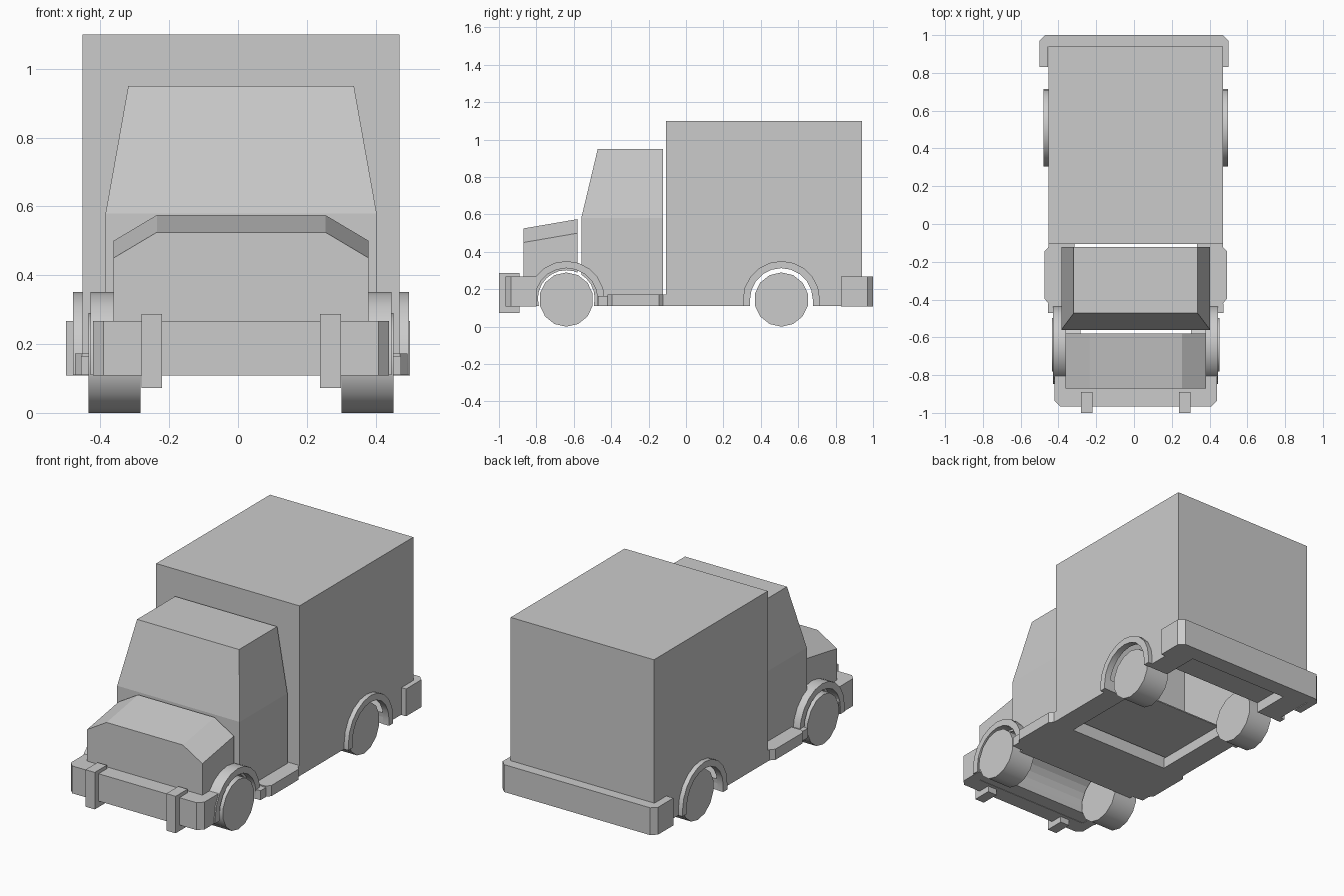
import bpy, bmesh, math

if "Cube" in bpy.data.objects:
    bpy.data.objects.remove(bpy.data.objects["Cube"])

C = 0.009  # centre line of the body


def loft(name, rings):
    """Skin a list of equal-length rings and cap both ends."""
    bm = bmesh.new()
    vs = [[bm.verts.new(p) for p in r] for r in rings]
    n = len(rings[0])
    for a, b in zip(vs, vs[1:]):
        for i in range(n):
            j = (i + 1) % n
            bm.faces.new((a[i], a[j], b[j], b[i]))
    bm.faces.new(vs[0])
    bm.faces.new(vs[-1])
    bmesh.ops.recalc_face_normals(bm, faces=bm.faces)
    me = bpy.data.meshes.new(name)
    bm.to_mesh(me)
    bm.free()
    ob = bpy.data.objects.new(name, me)
    bpy.context.collection.objects.link(ob)
    return ob


def rect(x0, x1, y0, y1, z):
    return [(x0, y0, z), (x1, y0, z), (x1, y1, z), (x0, y1, z)]


def block(name, x0, x1, y0, y1, z0, z1):
    return loft(name, [rect(x0, x1, y0, y1, z0), rect(x0, x1, y0, y1, z1)])


def plan(name, pts, z0, z1):
    return loft(name, [[(x, y, z) for x, y in pts] for z in (z0, z1)])


def side(name, pts, x0, x1):
    return loft(name, [[(x, y, z) for y, z in pts] for x in (x0, x1)])


def circle(cy, cz, r, n):
    return [(cy + r * math.sin(2 * math.pi * i / n),
             cz + r * math.cos(2 * math.pi * i / n)) for i in range(n)]


def cut(ob, *cutters):
    for c in cutters:
        m = ob.modifiers.new("cut", "BOOLEAN")
        m.operation = "DIFFERENCE"
        m.solver = "EXACT"
        m.object = c
    bpy.context.view_layer.objects.active = ob
    for m in list(ob.modifiers):
        bpy.ops.object.modifier_apply(modifier=m.name)


def smooth(ob):
    bpy.ops.object.select_all(action="DESELECT")
    ob.select_set(True)
    bpy.context.view_layer.objects.active = ob
    bpy.ops.object.shade_smooth_by_angle(angle=math.radians(35))


FRONT, REAR, WZ, WR = -0.64, 0.51, 0.145, 0.145

# wheel arch and interior cutters
front_cut = side("front_arch_cutter", circle(FRONT, 0.15, 0.152, 24), -0.7, 0.7)
rear_cut = side("rear_arch_cutter", circle(REAR, 0.15, 0.17, 24), -0.7, 0.7)
rear_slot = block("rear_slot_cutter", -0.7, 0.7, REAR - 0.17, REAR + 0.17, 0.0, 0.15)
hollow = block("interior_cutter", C - 0.455, C + 0.455, -0.10, 0.934, 0.176, 1.094)
recess = block("floor_recess_cutter", C - 0.325, C + 0.325, -0.15, 0.90, 0.05, 0.17)
cutters = [front_cut, rear_cut, rear_slot, hollow, recess]

# cargo box, hollow with a recessed floor
box = block("cargo_box", C - 0.461, C + 0.461, -0.107, 0.94, 0.11, 1.1)
cut(box, hollow, recess, rear_cut, rear_slot)

# cab with tapered upper half
cab = loft("cab", [rect(C - 0.394, C + 0.394, -0.56, -0.122, 0.11),
                   rect(C - 0.394, C + 0.394, -0.56, -0.122, 0.58),
                   rect(C - 0.328, C + 0.328, -0.472, -0.122, 0.95)])
cut(cab, front_cut)


# hood, sloping forward with bevelled shoulders
def hood_ring(y, dz):
    pts = [(-0.371, 0.11), (0.371, 0.11), (0.371, 0.5 - dz),
           (0.245, 0.575 - dz), (-0.245, 0.575 - dz), (-0.371, 0.5 - dz)]
    return [(C + x, y, z) for x, z in pts]


hood = loft("hood", [hood_ring(-0.87, 0.05), hood_ring(-0.58, 0.0)])
cut(hood, front_cut)


# wrap-around bumpers
def bumper(name, cx, half, inner, tip, end, back):
    s = 1 if tip > back else -1
    b = 0.03
    half_pts = [(inner, back), (inner, end), (half, end), (half, tip - s * b), (half - b, tip)]
    half_pts = [(inner, end), (inner, back), (half, back), (half, tip - s * b), (half - b, tip)]
    pts = [(cx + x, y) for x, y in half_pts]
    pts += [(cx - x, y) for x, y in reversed(half_pts)]
    return plan(name, pts, 0.108, 0.267)


bumper("front_bumper", C, 0.43, 0.371, -0.965, -0.87, -0.80)
bumper("rear_bumper", 0.0, 0.5, 0.455, 1.0, 0.94, 0.83)


# arch-shaped fender profile with short straight legs
def arch(cy, r0=0.168, r1=0.206, n=10):
    def arc(r):
        return [(cy + r * math.cos(math.pi * i / n),
                 0.145 + r * math.sin(math.pi * i / n)) for i in range(n + 1)]
    return ([(cy + r1, 0.11)] + arc(r1) + [(cy - r1, 0.11), (cy - r0, 0.11)]
            + arc(r0)[::-1] + [(cy + r0, 0.11)])


for s, tag in ((-1, "left"), (1, "right")):
    # wheels and fenders
    for cy, end, a, b in ((FRONT, "front", 0.37, 0.437), (REAR, "rear", 0.45, 0.488)):
        smooth(side(f"{end}_wheel_{tag}", circle(cy, WZ, WR, 14), C + s * 0.292, C + s * 0.443))
        smooth(side(f"{end}_fender_{tag}", arch(cy), C + s * a, C + s * b))
    # running board with clipped corners
    pts = [(0.325, -0.42), (0.462, -0.42), (0.483, -0.395),
           (0.483, -0.145), (0.462, -0.122), (0.462, -0.107), (0.325, -0.107)]
    plan(f"running_board_{tag}", [(C + s * x, y) for x, y in pts], 0.11, 0.172)
    block(f"board_bracket_{tag}", C + s * 0.39, C + s * 0.465, -0.47, -0.42, 0.11, 0.165)
    # upright bumper guards
    block(f"bumper_guard_{tag}", C + s * 0.23, C + s * 0.29, -1.0, -0.89, 0.073, 0.288)

for c in cutters:
    c.hide_render = True
    c.hide_viewport = True
